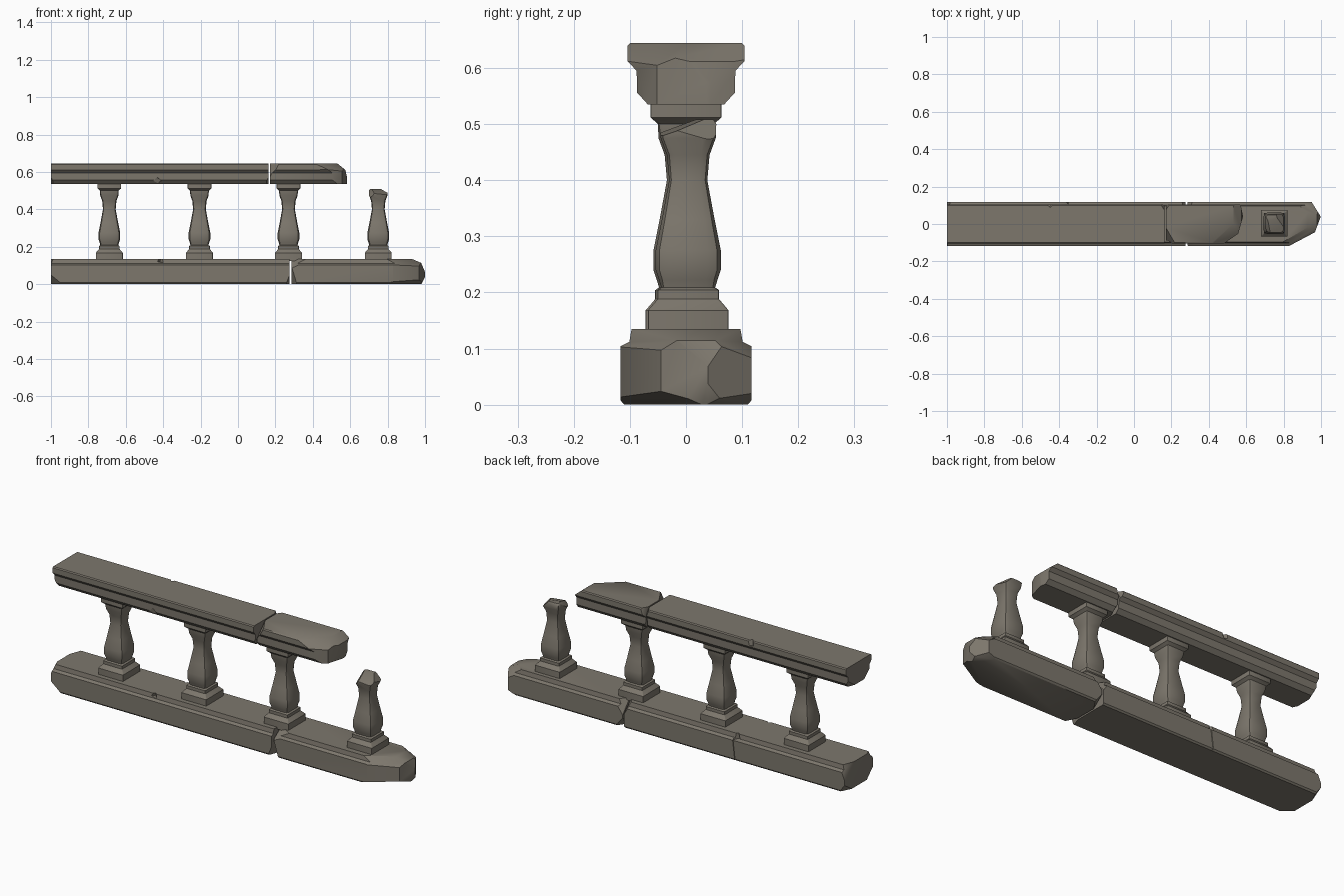
import bpy, bmesh, math
from mathutils import Vector

if "Cube" in bpy.data.objects:
    bpy.data.objects.remove(bpy.data.objects["Cube"])

stone = bpy.data.materials.new("weathered stone")
stone.diffuse_color = (0.205, 0.185, 0.152, 1)
stone.use_nodes = True
stone.node_tree.nodes["Principled BSDF"].inputs["Base Color"].default_value = stone.diffuse_color


def finish(bm, name, angle, chips=()):
    bmesh.ops.remove_doubles(bm, verts=bm.verts, dist=0.0005)
    bmesh.ops.recalc_face_normals(bm, faces=bm.faces)
    me = bpy.data.meshes.new(name)
    bm.to_mesh(me)
    bm.free()
    me.materials.append(stone)
    ob = bpy.data.objects.new(name, me)
    bpy.context.collection.objects.link(ob)
    bpy.ops.object.select_all(action='DESELECT')
    ob.select_set(True)
    bpy.context.view_layer.objects.active = ob
    # small chipped notches, cut with wedge-shaped blocks
    for loc, size, rot in chips:
        bpy.ops.mesh.primitive_cube_add(size=1, location=loc, rotation=rot)
        cutter = bpy.context.object
        cutter.scale = size
        cutter.hide_render = True
        bpy.context.view_layer.update()
        mod = ob.modifiers.new("chip", 'BOOLEAN')
        mod.operation, mod.solver, mod.object = 'DIFFERENCE', 'EXACT', cutter
        bpy.ops.object.select_all(action='DESELECT')
        ob.select_set(True)
        bpy.context.view_layer.objects.active = ob
        bpy.ops.object.modifier_apply(modifier=mod.name)
        bpy.data.objects.remove(cutter)
    bpy.ops.object.shade_smooth_by_angle(angle=math.radians(angle))
    return ob


def cut(bm, point, normal):
    bmesh.ops.bisect_plane(bm, geom=bm.verts[:] + bm.edges[:] + bm.faces[:],
                           plane_co=point, plane_no=normal, clear_outer=True)
    bmesh.ops.holes_fill(bm, edges=[e for e in bm.edges if e.is_boundary], sides=0)


def break_corner(bm, corner, size):
    """Slice a corner off; size = signed inward reach per axis, 0 = whole edge."""
    normal = Vector([-1 / s if s else 0 for s in size])
    axis = next(i for i in range(3) if size[i])
    point = Vector(corner)
    point[axis] += size[axis]
    cut(bm, point, normal.normalized())


def beam(name, half, x0, x1, breaks, chips=(), angle=32):
    """Run a mirrored (y, z) half profile along x, then break its corners."""
    bm = bmesh.new()
    prof = half + [(-y, z) for y, z in reversed(half)]
    a = [bm.verts.new((x0, y, z)) for y, z in prof]
    b = [bm.verts.new((x1, y, z)) for y, z in prof]
    n = len(prof)
    for i in range(n):
        bm.faces.new((a[i], a[(i + 1) % n], b[(i + 1) % n], b[i]))
    bm.faces.new(a)
    bm.faces.new(b)
    for corner, size in breaks:
        break_corner(bm, corner, size)
    return finish(bm, name, angle, chips)


# Plinth beam, two pieces with a crack between
BASE = [(0.110, 0), (0.117, 0.008), (0.117, 0.104), (0.101, 0.112), (0.097, 0.135)]
Y, T = 0.117, 0.135
beam("base_left", BASE, -1, 0.276, [
    ((-1, -Y, 0), (0.06, 0.05, 0.05)),
    ((-1, Y, 0), (0.03, -0.06, 0.04)),
    ((-1, Y, T), (0.03, -0.08, -0.07)),
    ((-1, -Y, T), (0.02, 0.05, -0.04)),
    ((0.276, -Y, 0), (-0.02, 0.05, 0.05)),
    ((0.276, Y, T), (-0.04, -0.06, -0.06)),
], [
    ((-0.37, 0.115, 0.135), (0.03, 0.04, 0.06), (0, 0.2, 0.7)),
    ((-0.36, 0.119, 0.06), (0.006, 0.012, 0.12), (0, 0.12, 0)),
    ((-0.41, -0.112, 0.14), (0.03, 0.035, 0.05), (0.3, 0, 0.8)),
])
beam("base_right", BASE, 0.285, 1, [
    # worn joint corners
    ((0.285, -Y, T), (0.11, 0.07, -0.05)),
    ((0.285, -Y, 0), (0.03, 0.06, 0.10)),
    ((0.285, Y, T), (0.05, -0.06, -0.07)),
    ((0.285, Y, 0), (0.04, -0.06, 0.05)),
    # rounded broken end
    ((1, -Y, 0), (-0.17, 0.09, 0)),
    ((1, -Y, 0), (-0.06, 0.16, 0)),
    ((1, Y, 0), (-0.05, -0.08, 0)),
    ((1, 0, T), (-0.03, 0, -0.07)),
    ((1, 0, T), (-0.07, 0, -0.03)),
    ((1, -Y, T), (-0.24, 0.14, -0.11)),
    ((1, Y, T), (-0.14, -0.11, -0.08)),
    ((1, 0, 0), (-0.02, 0, 0.04)),
    ((1, -Y, 0), (-0.22, 0.16, 0.06)),
    ((1, Y, 0), (-0.10, -0.10, 0.04)),
], angle=38)

# Handrail, two pieces, the right one broken off short
RAIL = [(0.068, 0.535), (0.087, 0.556), (0.088, 0.595), (0.104, 0.612),
        (0.104, 0.640), (0.099, 0.645)]
Y, T, B = 0.104, 0.645, 0.535
beam("rail_left", RAIL, -1, 0.163, [
    ((-1, -Y, B), (0.03, 0.06, 0.05)),
    ((-1, Y, B), (0.03, -0.07, 0.05)),
    ((0.163, Y, T), (-0.02, -0.03, -0.05)),
    ((0.163, -Y, B), (-0.03, 0.06, 0.05)),
], [
    ((-0.45, 0.108, 0.645), (0.025, 0.03, 0.05), (0.2, 0, 0.75)),
    ((-0.43, -0.092, 0.55), (0.03, 0.03, 0.03), (0.3, 0.7, 0.5)),
])
beam("rail_right", RAIL, 0.170, 0.582, [
    ((0.17, -Y, T), (0.05, 0.085, -0.09)),
    ((0.17, Y, T), (0.02, -0.03, -0.06)),
    ((0.17, Y, B), (0.03, -0.06, 0.05)),
    # broken end
    ((0.582, -Y, B), (-0.10, 0.07, 0)),
    ((0.582, -Y, B), (-0.04, 0.14, 0)),
    ((0.582, Y, B), (-0.012, -0.06, 0)),
    ((0.582, 0, T), (-0.05, 0, -0.04)),
    ((0.582, 0, T), (-0.015, 0, -0.07)),
    ((0.582, -Y, T), (-0.17, 0.15, -0.08)),
], angle=38)

# Balusters: (z, half width, corner rounding) rings of a rounded square
FOOT = [(0.125, 0.072, 0.05), (0.168, 0.072, 0.05), (0.188, 0.055, 0.08),
        (0.204, 0.055, 0.08), (0.209, 0.048, 0.3)]
SHAFT = [(0.222, 0.052, 0.4), (0.240, 0.058, 0.4), (0.275, 0.058, 0.4),
         (0.330, 0.047, 0.4), (0.400, 0.034, 0.4), (0.445, 0.038, 0.4),
         (0.475, 0.049, 0.3), (0.500, 0.050, 0.15)]
CAP = [(0.512, 0.063, 0.05), (0.540, 0.063, 0.05)]


def baluster(name, x, y, rings, broken=False):
    bm = bmesh.new()
    loops = []
    for z, w, r in rings:
        c = w * r
        corner = [(w, w - c), (w - 0.29 * c, w - 0.29 * c), (w - c, w)]
        pts = []
        for _ in range(4):
            pts += corner
            corner = [(-v, u) for u, v in corner]
        loops.append([bm.verts.new((x + u, y + v, z)) for u, v in pts])
    for lo, hi in zip(loops, loops[1:]):
        for i in range(12):
            j = (i + 1) % 12
            bm.faces.new((lo[i], lo[j], hi[j], hi[i]))
    bm.faces.new(loops[0])
    bm.faces.new(loops[-1])
    if broken:  # snapped top
        cut(bm, (x, y, 0.500), Vector((0.1, -0.35, 1)).normalized())
        cut(bm, (x - 0.032, y - 0.02, 0.49), Vector((-1, -0.5, 0.8)).normalized())
        cut(bm, (x + 0.036, y + 0.02, 0.49), Vector((1, 0.3, 1)).normalized())
    finish(bm, name, 40)


for i, x in enumerate((-0.688, -0.206, 0.270)):
    baluster(f"baluster_{i + 1}", x, 0, FOOT + SHAFT + CAP)
baluster("broken_baluster", 0.75, 0.004, FOOT + SHAFT + [(0.508, 0.045, 0.3)], True)
